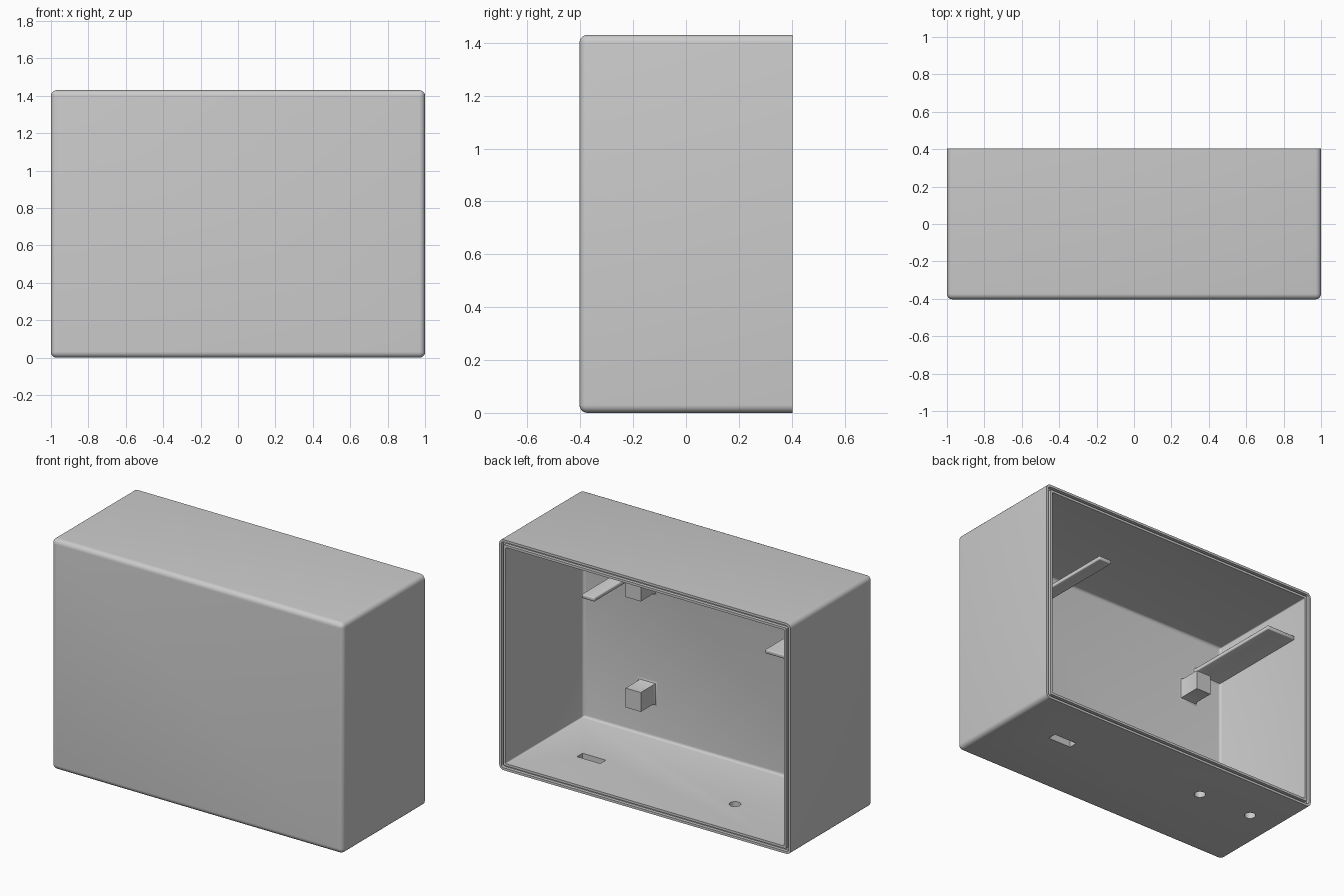
import bpy, bmesh, math
from mathutils import Vector

old = bpy.data.objects.get("Cube")
if old:
    bpy.data.objects.remove(old, do_unlink=True)

W, D, H = 2.0, 0.806, 1.43      # overall size
T, R = 0.045, 0.03              # wall thickness, outer corner radius
BACK, FRONT = D / 2, -D / 2
INNER = FRONT + T               # inside face of the front wall

grey = bpy.data.materials.new("light grey plastic")
grey.use_nodes = True
grey.diffuse_color = (0.6, 0.6, 0.6, 1)
bsdf = grey.node_tree.nodes["Principled BSDF"]
bsdf.inputs["Base Color"].default_value = (0.6, 0.6, 0.6, 1)
bsdf.inputs["Roughness"].default_value = 0.6


def finish(name, bm):
    bmesh.ops.recalc_face_normals(bm, faces=bm.faces)
    mesh = bpy.data.meshes.new(name)
    bm.to_mesh(mesh)
    bm.free()
    ob = bpy.data.objects.new(name, mesh)
    bpy.context.collection.objects.link(ob)
    mesh.materials.append(grey)
    return ob


def activate(ob):
    bpy.ops.object.select_all(action='DESELECT')
    ob.select_set(True)
    bpy.context.view_layer.objects.active = ob


def smooth(ob):
    activate(ob)
    bpy.ops.object.shade_smooth_by_angle(angle=math.radians(35))


def rounded_loop(bm, inset, y, steps=5):
    """Rounded rectangle of vertices, set in from the outside of the box."""
    r = max(R - inset, 0.006)
    cx, cz = W / 2 - inset - r, H / 2 - inset - r
    verts = []
    for q, (sx, sz) in enumerate([(1, 1), (-1, 1), (-1, -1), (1, -1)]):
        for i in range(steps + 1):
            a = math.pi / 2 * (q + i / steps)
            verts.append(bm.verts.new((sx * cx + r * math.cos(a), y,
                                       H / 2 + sz * cz + r * math.sin(a))))
    return verts


def loft(bm, sections):
    loops = [rounded_loop(bm, i, y) for i, y in sections]
    n = len(loops[0])
    for a, b in zip(loops, loops[1:]):
        for k in range(n):
            bm.faces.new((a[k], a[(k + 1) % n], b[(k + 1) % n], b[k]))
    bm.faces.new(loops[0])
    bm.faces.new(loops[-1])


def quarter(steps=5):
    return [math.pi / 2 * i / steps for i in range(steps + 1)]


# Shell: rounded front, grooved rim at the back, hollow inside
f = 0.015
sections = [(R - R * math.sin(a), FRONT + R - R * math.cos(a)) for a in quarter()]
sections += [(0, BACK), (T * 0.33, BACK), (T * 0.33, BACK - 0.02),
             (T * 0.67, BACK - 0.02), (T * 0.67, BACK), (T, BACK)]
sections += [(T + f - f * math.cos(a), INNER + f - f * math.sin(a)) for a in quarter(3)]
bm = bmesh.new()
loft(bm, sections)
shell = finish("enclosure_shell", bm)


# Openings through the floor: one slot and two round holes
def cut(ob, bm):
    cutter = finish("floor_cutter", bm)
    cutter.hide_render = True
    mod = ob.modifiers.new("opening", 'BOOLEAN')
    mod.operation = 'DIFFERENCE'
    mod.solver = 'EXACT'
    mod.object = cutter
    activate(ob)
    bpy.ops.object.modifier_apply(modifier=mod.name)
    bpy.data.objects.remove(cutter, do_unlink=True)


bm = bmesh.new()
bmesh.ops.create_cube(bm, size=1)
bmesh.ops.scale(bm, verts=bm.verts, vec=(0.16, 0.055, 0.3))
bmesh.ops.translate(bm, verts=bm.verts, vec=(0.6, 0.07, 0))
cut(shell, bm)
for x in (-0.41, -0.79):
    bm = bmesh.new()
    bmesh.ops.create_cone(bm, cap_ends=True, segments=32, radius1=0.033,
                          radius2=0.033, depth=0.3)
    bmesh.ops.translate(bm, verts=bm.verts, vec=(x, 0.105, 0))
    cut(shell, bm)
smooth(shell)


def bar(name, x0, x1, z0, z1, length, flare, soft):
    """Bar standing on the inside of the front wall, with a flared root."""
    bm = bmesh.new()
    rings = []
    for y, g in ((INNER - 0.01, flare), (INNER, flare),
                 (INNER + flare * 0.3, flare * 0.3), (INNER + flare, 0),
                 (INNER + length, 0)):
        rings.append([bm.verts.new(Vector(p)) for p in (
            (x0 - g, y, z0 - g), (x1 + g, y, z0 - g),
            (x1 + g, y, z1 + g), (x0 - g, y, z1 + g))])
    for a, b in zip(rings, rings[1:]):
        for k in range(4):
            bm.faces.new((a[k], a[(k + 1) % 4], b[(k + 1) % 4], b[k]))
    bm.faces.new(rings[0])
    bm.faces.new(rings[-1])
    if soft:
        end = set(rings[-1])
        edges = [e for e in bm.edges if end & set(e.verts)]
        bmesh.ops.bevel(bm, geom=edges, offset=soft, segments=3,
                        affect='EDGES', profile=0.5)
    smooth(finish(name, bm))


# Four mounting blocks on the front wall
for side, x in (("left", 0.515), ("right", -0.71)):
    for level, z in (("lower", 0.26), ("upper", 0.945)):
        bar(f"{level}_{side}_mounting_block", x - 0.052, x + 0.052,
            z, z + 0.12, 0.14, 0.015, 0)

# Two long support arms reaching towards the opening
bar("left_support_arm", 0.42, 0.51, 1.15, 1.175, 0.655, 0.012, 0.006)
bar("right_support_arm", 0.01 + T - W / 2 - 0.015, -0.757, 1.15, 1.175,
    0.665, 0.012, 0.006)
